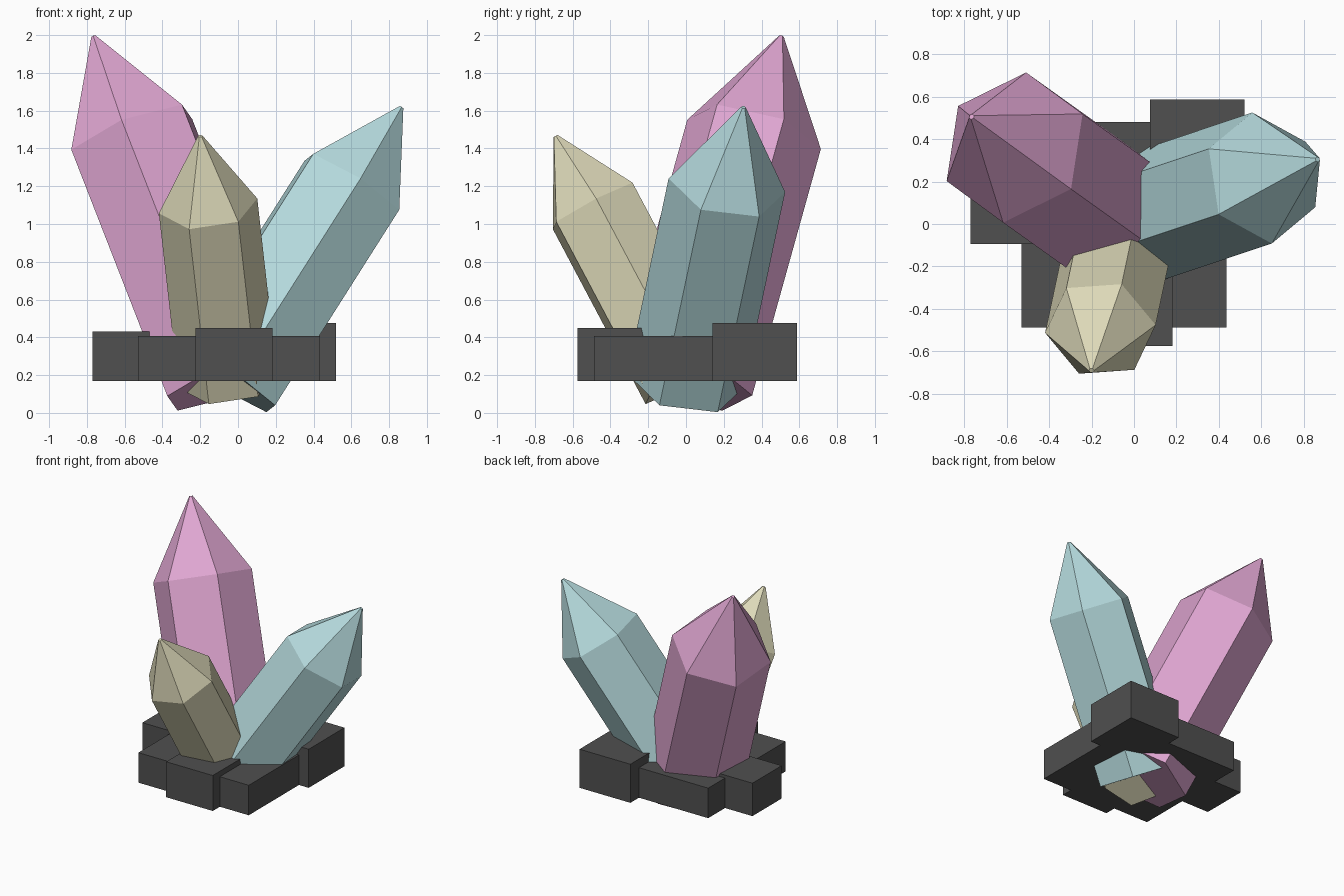
import bpy, bmesh, math
from mathutils import Vector

if "Cube" in bpy.data.objects:
    bpy.data.objects.remove(bpy.data.objects["Cube"])


def make_material(name, rgb):
    mat = bpy.data.materials.new(name)
    mat.diffuse_color = (*rgb, 1)
    mat.use_nodes = True
    mat.node_tree.nodes["Principled BSDF"].inputs["Base Color"].default_value = mat.diffuse_color
    return mat


def finish(bm, name, mat):
    bmesh.ops.recalc_face_normals(bm, faces=bm.faces)
    mesh = bpy.data.meshes.new(name)
    bm.to_mesh(mesh)
    bm.free()
    mesh.materials.append(mat)
    bpy.context.collection.objects.link(bpy.data.objects.new(name, mesh))


ROOT = Vector((-0.054, -0.003, 0.17))  # all crystals grow from here
SHOULDER = 0.715                       # where the point begins along the axis


def crystal(name, tip, radius, corner, rgb):
    """Six-sided prism with a blunt point; corner fixes its roll."""
    tip = Vector(tip)
    axis = (tip - ROOT).normalized()
    u = Vector(corner)
    u = (u - axis * u.dot(axis)).normalized()
    v = axis.cross(u)
    bm = bmesh.new()
    rings = []
    for t, r in ((0, radius), (SHOULDER, radius), (1, 0.013)):
        centre = ROOT.lerp(tip, t)
        angles = [i * math.pi / 3 for i in range(6)]
        rings.append([bm.verts.new(centre + r * (u * math.cos(a) + v * math.sin(a)))
                      for a in angles])
    for low, high in zip(rings, rings[1:]):
        for i in range(6):
            j = (i + 1) % 6
            bm.faces.new((low[i], low[j], high[j], high[i]))
    bm.faces.new(rings[0][::-1])
    bm.faces.new(rings[-1])
    finish(bm, name, make_material(name + "_color", rgb))


def block(name, x0, x1, y0, y1, top, mat):
    bm = bmesh.new()
    bmesh.ops.create_cube(bm, size=1)
    bottom = 0.17
    bmesh.ops.scale(bm, vec=(x1 - x0, y1 - y0, top - bottom), verts=bm.verts)
    bmesh.ops.translate(bm, vec=((x0 + x1) / 2, (y0 + y1) / 2, (top + bottom) / 2),
                        verts=bm.verts)
    finish(bm, name, mat)


# Crystals
crystal("tall_pink_crystal", (-0.765, 0.505, 1.994), 0.366,
        (0.265, -0.195, 0.162), (0.74, 0.38, 0.64))
crystal("teal_crystal", (0.865, 0.304, 1.618), 0.314,
        (0.255, -0.137, -0.125), (0.46, 0.70, 0.72))
crystal("short_yellow_crystal", (-0.20, -0.69, 1.465), 0.264,
        (0.26, 0.018, 0.04), (0.72, 0.69, 0.48))

# Rock base
rock = make_material("rock_color", (0.08, 0.08, 0.08))
block("rock_slab", -0.53, 0.435, -0.487, 0.48, 0.407, rock)
block("left_rock", -0.77, -0.405, -0.095, 0.27, 0.43, rock)
block("front_rock", -0.225, 0.182, -0.575, -0.17, 0.45, rock)
block("back_rock", 0.075, 0.52, 0.14, 0.587, 0.475, rock)
